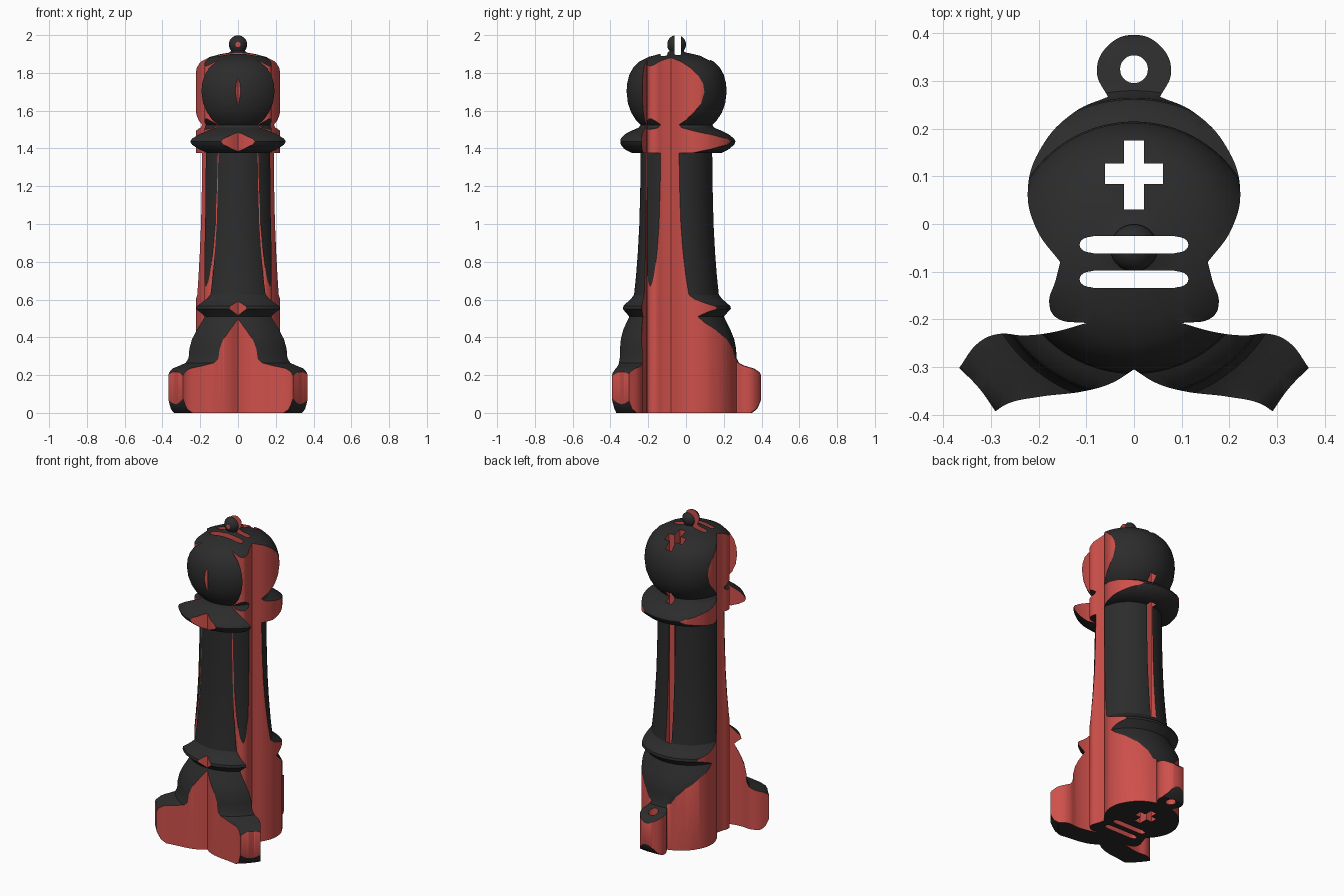
import bpy, bmesh, math

if "Cube" in bpy.data.objects:
    bpy.data.objects.remove(bpy.data.objects["Cube"])

AXIS_Y = -0.05  # the turned piece is centred a little forward of the origin


def material(name, color):
    m = bpy.data.materials.new(name)
    m.diffuse_color = color
    m.use_nodes = True
    m.node_tree.nodes["Principled BSDF"].inputs["Base Color"].default_value = m.diffuse_color
    return m


black = material("black_finish", (0.025, 0.025, 0.025, 1))
red = material("red_cut", (0.62, 0.08, 0.07, 1))


def lathe(name, profile, steps=96):
    bm = bmesh.new()
    vs = [bm.verts.new((r, 0, z)) for r, z in profile]
    es = [bm.edges.new(p) for p in zip(vs, vs[1:])]
    bmesh.ops.spin(bm, geom=vs + es, axis=(0, 0, 1), cent=(0, 0, 0),
                   angle=math.tau, steps=steps)
    bmesh.ops.remove_doubles(bm, verts=bm.verts, dist=1e-4)
    bmesh.ops.recalc_face_normals(bm, faces=bm.faces)
    me = bpy.data.meshes.new(name)
    bm.to_mesh(me)
    bm.free()
    ob = bpy.data.objects.new(name, me)
    bpy.context.collection.objects.link(ob)
    return ob


# Turned chess piece: base, ring, shaft, collar, head and finial
profile = [(0, 0), (.40, 0), (.425, .02), (.44, .05), (.455, .09), (.46, .14), (.455, .185),
           (.44, .215), (.41, .235), (.36, .25), (.33, .265), (.318, .29), (.315, .34),
           (.305, .39), (.285, .44), (.262, .485), (.25, .51), (.268, .53), (.288, .55),
           (.285, .565), (.262, .585), (.24, .605), (.225, .625), (.215, .72), (.205, .85),
           (.197, 1.0), (.192, 1.2), (.19, 1.375), (.235, 1.375), (.275, 1.395),
           (.305, 1.42), (.312, 1.437), (.305, 1.452), (.275, 1.475), (.235, 1.495),
           (.20, 1.51), (.19, 1.525), (.215, 1.55), (.24, 1.59), (.258, 1.64), (.265, 1.70),
           (.262, 1.745), (.25, 1.79), (.23, 1.827), (.20, 1.858), (.15, 1.884),
           (.09, 1.9), (.05, 1.907), (.038, 1.915)]
# finial ball
profile += [(.05 * math.cos(a), 1.95 + .05 * math.sin(a))
            for a in [math.radians(-40 + 13 * i) for i in range(10)]] + [(0, 2)]
piece = lathe("carved_chess_piece", profile)
piece.location.y = AXIS_Y
piece.data.materials.append(black)

# Plan outline of the cut: a chess symbol with holes, extruded upward
curve = bpy.data.curves.new("plan_outline", 'CURVE')
curve.dimensions = '2D'
curve.fill_mode = 'BOTH'
curve.resolution_u = 8
curve.extrude = 1.1


def loop(points, smooth=True):
    s = curve.splines.new('BEZIER')
    s.bezier_points.add(len(points) - 1)
    s.use_cyclic_u = True
    for bp, (x, y, *corner) in zip(s.bezier_points, points):
        bp.co = (x, y, 0)
        kind = 'AUTO' if smooth and not corner else 'VECTOR'
        bp.handle_left_type = bp.handle_right_type = kind


def mirrored(half):
    return half + [(-p[0], *p[1:]) for p in reversed(half) if p[0] > 1e-6]


# right half from the top loop down to the front notch; a third value marks a corner
half = [(0, .397), (.055, .374), (.078, .32), (.055, .267, 1), (.125, .235), (.195, .16),
        (.223, .07), (.205, -.01), (.155, -.08, 1), (.165, -.12), (.178, -.165),
        (.165, -.195), (.10, -.208, 1), (.17, -.227), (.23, -.234), (.285, -.231),
        (.325, -.248), (.367, -.302, 1), (.325, -.345), (.291, -.393, 1), (.265, -.377),
        (.20, -.363), (.10, -.35), (.045, -.333), (0, -.305, 1)]
loop(mirrored(half))

# round hole, cross hole and two slots
loop([(.029 * math.cos(i * math.pi / 4), .325 + .029 * math.sin(i * math.pi / 4))
      for i in range(8)])
loop(mirrored([(.021, .175), (.021, .127), (.061, .127), (.061, .084),
               (.021, .084), (.021, .03)]), smooth=False)
for y in (-.0435, -.116):
    loop(mirrored([(.085, y + .018, 1), (.108, y + .011), (.114, y),
                   (.108, y - .011), (.085, y - .018, 1)]))

cutter = bpy.data.objects.new("plan_cutter", curve)
bpy.context.collection.objects.link(cutter)
cutter.location.z = 1
bpy.ops.object.select_all(action='DESELECT')
cutter.select_set(True)
bpy.context.view_layer.objects.active = cutter
bpy.ops.object.convert(target='MESH')
cutter = bpy.context.view_layer.objects.active
bm = bmesh.new()
bm.from_mesh(cutter.data)
bmesh.ops.remove_doubles(bm, verts=bm.verts, dist=1e-4)
bmesh.ops.recalc_face_normals(bm, faces=bm.faces)
bm.to_mesh(cutter.data)
bm.free()
cutter.data.materials.clear()
cutter.data.materials.append(red)

# Keep only what lies inside both shapes
mod = piece.modifiers.new("plan_cut", 'BOOLEAN')
mod.operation = 'INTERSECT'
mod.solver = 'EXACT'
mod.object = cutter
mod.material_mode = 'TRANSFER'
bpy.ops.object.select_all(action='DESELECT')
piece.select_set(True)
bpy.context.view_layer.objects.active = piece
bpy.ops.object.modifier_apply(modifier=mod.name)
bpy.data.objects.remove(cutter)
bpy.ops.object.shade_smooth_by_angle(angle=math.radians(30))
